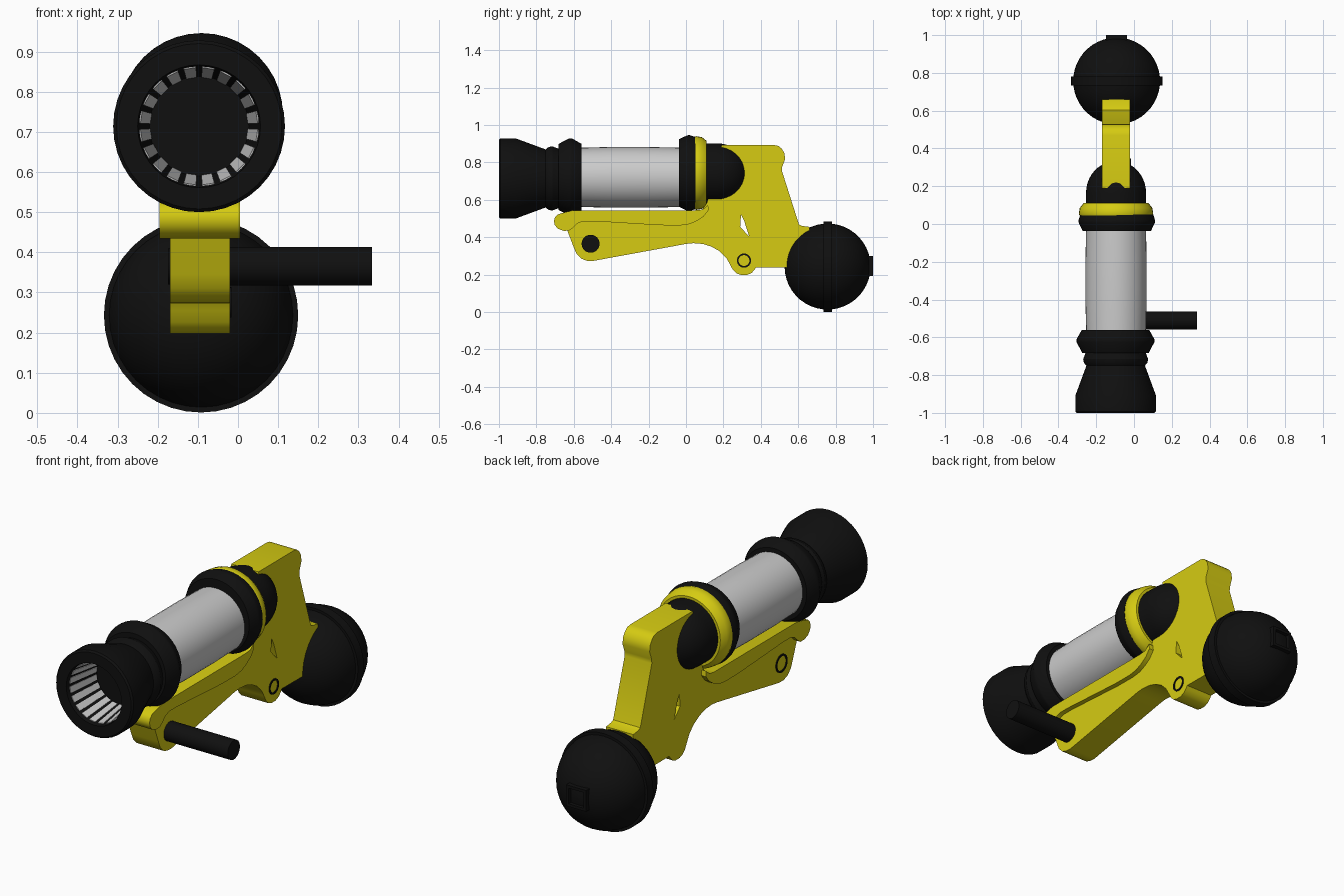
import bpy, bmesh
from math import sin, cos, pi, radians, sqrt
from mathutils import Matrix, Vector

if "Cube" in bpy.data.objects:
    bpy.data.objects.remove(bpy.data.objects["Cube"])

CX = -0.095          # centre plane of the body and barrel


def material(name, rgb):
    m = bpy.data.materials.new(name)
    m.diffuse_color = (*rgb, 1)
    m.use_nodes = True
    m.node_tree.nodes["Principled BSDF"].inputs["Base Color"].default_value = m.diffuse_color
    return m


BLACK = material("black_plastic", (0.005, 0.005, 0.005))
YELLOW = material("yellow_plastic", (0.67, 0.6, 0.006))


def finish(name, bm, mat, angle=32):
    bmesh.ops.remove_doubles(bm, verts=bm.verts, dist=1e-5)
    bmesh.ops.recalc_face_normals(bm, faces=bm.faces)
    me = bpy.data.meshes.new(name)
    bm.to_mesh(me)
    bm.free()
    me.shade_smooth()
    me.set_sharp_from_angle(angle=radians(angle))
    ob = bpy.data.objects.new(name, me)
    bpy.context.collection.objects.link(ob)
    if mat:
        me.materials.append(mat)
    return ob


def lathe(name, profile, centre, mat, axis='Y', seg=40, loop=False):
    """Turn (distance along axis, radius) points around a line through centre."""
    bm = bmesh.new()
    rings = []
    for d, r in profile:
        ring = []
        for i in range(seg):
            a = 2 * pi * i / seg
            p = (r * cos(a), d, r * sin(a)) if axis == 'Y' else (d, r * cos(a), r * sin(a))
            ring.append(bm.verts.new(Vector(p) + Vector(centre)))
        rings.append(ring)
    pairs = list(zip(rings, rings[1:]))
    if loop:
        pairs.append((rings[-1], rings[0]))
    else:
        bm.faces.new(rings[0])
        bm.faces.new(rings[-1])
    for a, b in pairs:
        for i in range(seg):
            j = (i + 1) % seg
            bm.faces.new((a[i], a[j], b[j], b[i]))
    return finish(name, bm, mat)


def plate(name, outlines, half, mat):
    """Extrude side-view (y, z) outlines along x; extra outlines become holes."""
    cu = bpy.data.curves.new(name + "_outline", 'CURVE')
    cu.dimensions, cu.fill_mode, cu.extrude = '2D', 'BOTH', half
    for pts in outlines:
        s = cu.splines.new('POLY')
        s.points.add(len(pts) - 1)
        for p, (y, z) in zip(s.points, pts):
            p.co = (y, z, 0, 1)
        s.use_cyclic_u = True
    tmp = bpy.data.objects.new(name + "_outline", cu)
    bpy.context.collection.objects.link(tmp)
    bpy.context.view_layer.update()
    me = bpy.data.meshes.new_from_object(tmp.evaluated_get(bpy.context.evaluated_depsgraph_get()))
    bm = bmesh.new()
    bm.from_mesh(me)
    bpy.data.objects.remove(tmp)
    bpy.data.meshes.remove(me)
    bm.transform(Matrix(((0, 0, 1, CX), (1, 0, 0, 0), (0, 1, 0, 0), (0, 0, 0, 1))))
    return finish(name, bm, mat, 40)


# Main arm, with the small triangular window
arm = [(-.64, .45), (-.60, .345), (-.585, .31), (-.56, .285), (-.53, .274), (-.497, .273),
       (0, .364), (.04, .368), (.09, .364), (.135, .35), (.18, .325), (.215, .29), (.235, .255),
       (.25, .226), (.27, .206), (.294, .198), (.325, .198), (.35, .208), (.365, .224), (.374, .238),
       (.66, .236), (.66, .455), (.62, .46), (.604, .468), (.513, .754), (.514, .775), (.53, .818),
       (.526, .85), (.512, .873), (.494, .888), (.47, .893), (.19, .893), (.15, .7),
       (.11, .58), (.06, .51), (-.55, .51)]
window = [(.294, .52), (.31, .49), (.337, .406), (.315, .428), (.29, .455)]
plate("arm", [arm, window], .075, YELLOW)

# Wider cradle rail under the barrel
rail = [(-.706, .487), (-.702, .465), (-.684, .445), (-.655, .434), (-.625, .435), (-.602, .452),
        (-.58, .474), (-.55, .485), (-.487, .485), (-.14, .464), (-.03, .463), (.02, .47),
        (.06, .488), (.095, .512), (.121, .545), (.118, .572), (.09, .548), (.05, .544), (-.60, .544),
        (-.64, .535), (-.685, .522), (-.7, .508)]
plate("cradle_rail", [rail], .1, YELLOW)

# Barrel tube
lathe("barrel_tube", [(-.6, .157), (-.42, .162), (-.2, .162), (0, .158)], (CX, 0, .72), None)

# Flared muzzle with a hollow, tapered mouth
lathe("muzzle", [(-.8, .124), (-.985, .15), (-1, .153), (-1, .206), (-.992, .214), (-.91, .214),
                 (-.75, .155), (-.735, .168), (-.715, .172), (-.695, .164), (-.67, .155),
                 (-.64, .155)], (CX - .002, 0, .714), BLACK)

# Grey slats around the inside of the mouth
bm = bmesh.new()
N = 20
for i in range(N):
    a = 2 * pi * (i + .5) / N
    vs = []
    for off in (.004, -.003):
        for y, r, w in ((-.98, .1495, .0155), (-.805, .125, .013)):
            for s in (-1, 1):
                q = r - off
                vs.append(bm.verts.new((CX - .002 + q * cos(a) - s * w * sin(a), y,
                                        .714 + q * sin(a) + s * w * cos(a))))
    for f in ((0, 1, 3, 2), (4, 6, 7, 5), (0, 4, 5, 1), (2, 3, 7, 6), (0, 2, 6, 4), (1, 5, 7, 3)):
        bm.faces.new([vs[k] for k in f])
finish("mouth_slats", bm, None)

# Collars at both ends of the tube
lathe("front_collar", [(-.683, .15), (-.683, .176), (-.625, .206), (-.61, .206), (-.56, .178),
                       (-.56, .15)], (CX - .003, 0, .722), BLACK)
lathe("rear_collar", [(-.038, .15), (-.038, .18), (.005, .201), (.018, .203), (.05, .193),
                      (.05, .15)], (CX + .004, 0, .743), BLACK)
lathe("yellow_collar", [(.045, .15), (.045, .194), (.055, .197), (.085, .192), (.11, .172), (.11, .15)],
      (CX, 0, .743), YELLOW)

# Domed end cap
lathe("end_cap", [(.1, .159)] + [(.165 + .168 * sin(t * pi / 20), max(.159 * cos(t * pi / 20), .001))
                                 for t in range(11)], (CX, 0, .743), BLACK)

# Ball with raised equator band
R, B = .23, .023
steps = [-pi / 2 + .005 + (pi / 2 - .105) * i / 10 for i in range(11)]
half = [(R * sin(t), R * cos(t)) for t in steps]
rb = sqrt(R * R - B * B)
ball = half + [(-B, rb), (-B, .242), (B, .242), (B, rb)] + [(-d, r) for d, r in reversed(half)]
lathe("ball", ball, (CX + .003, .757, .243), BLACK)

# Square frame on the back of the ball
bm = bmesh.new()
for sx, sz, px, pz in ((.11, .014, 0, .046), (.11, .014, 0, -.046), (.014, .08, .048, 0), (.014, .08, -.048, 0)):
    bmesh.ops.create_cube(bm, size=1, matrix=Matrix.Translation((CX + .003 + px, .979, .246 + pz))
                          @ Matrix.Diagonal((sx, .042, sz, 1)))
finish("ball_socket_frame", bm, BLACK)

# Side handle, its pin ring on the far side, and the pivot ring
lathe("side_handle", [(-.1, .048), (.334, .048)], (0, -.51, .365), BLACK, 'X', 32)
for name, x, y, z, r in (("handle_pin_ring", CX - .076, -.51, .365, .045), ("pivot_ring", CX + .076, .31, .275, .038)):
    lathe(name, [(-.003, r), (.003, r), (.003, r - .009), (-.003, r - .009)], (x, y, z), BLACK, 'X', 32, True)
